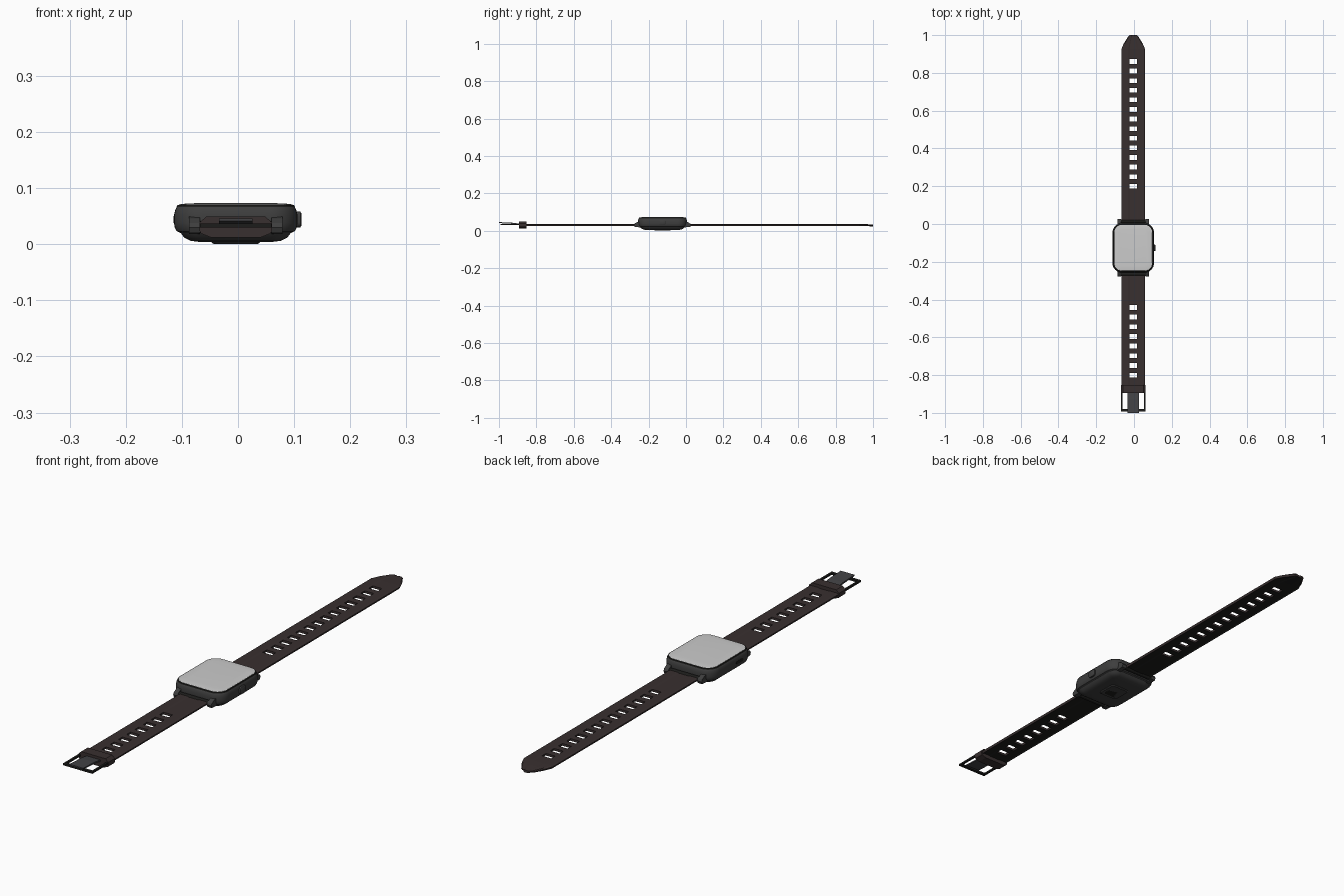
import bpy, bmesh, math
from mathutils import Matrix

if "Cube" in bpy.data.objects:
    bpy.data.objects.remove(bpy.data.objects["Cube"], do_unlink=True)

CX, CY = -0.004, -0.126      # centre of the watch case
HX, HY = 0.11, 0.131         # half size of the watch case


def material(name, r, g, b):
    m = bpy.data.materials.new(name)
    m.use_nodes = True
    m.diffuse_color = (r, g, b, 1)
    m.node_tree.nodes["Principled BSDF"].inputs["Base Color"].default_value = (r, g, b, 1)
    return m


GREY = material("case grey", 0.048, 0.048, 0.048)
BLACK = material("black", 0.012, 0.012, 0.011)
BROWN = material("strap brown", 0.04, 0.029, 0.029)
SCREEN = material("screen pale grey", 0.6, 0.6, 0.6)
METAL = material("buckle grey", 0.055, 0.055, 0.06)


def finish(name, bm, mats, smooth=False, recalc=True):
    if recalc:
        bmesh.ops.recalc_face_normals(bm, faces=bm.faces)
    mesh = bpy.data.meshes.new(name)
    bm.to_mesh(mesh)
    bm.free()
    for m in mats:
        mesh.materials.append(m)
    ob = bpy.data.objects.new(name, mesh)
    bpy.context.collection.objects.link(ob)
    if smooth:
        bpy.ops.object.select_all(action='DESELECT')
        ob.select_set(True)
        bpy.context.view_layer.objects.active = ob
        bpy.ops.object.shade_smooth_by_angle(angle=math.radians(35))
    return ob


def rounded_rect(hx, hy, r, steps=8):
    pts = []
    for k, (sx, sy) in enumerate([(1, 1), (-1, 1), (-1, -1), (1, -1)]):
        for i in range(steps + 1):
            a = math.pi / 2 * (k + i / steps)
            pts.append((sx * (hx - r) + r * math.cos(a), sy * (hy - r) + r * math.sin(a)))
    return pts


def loft(name, profile, mat, hx=HX, hy=HY, r=0.05, place=None):
    """Stack rounded rectangles; profile is (inset, height) from bottom to top."""
    bm = bmesh.new()
    rings = []
    for inset, z in profile:
        pts = rounded_rect(hx - inset, hy - inset, max(r - inset, 0.006))
        rings.append([bm.verts.new((x, y, z)) for x, y in pts])
    n = len(rings[0])
    for a, b in zip(rings, rings[1:]):
        for i in range(n):
            bm.faces.new((a[i], a[(i + 1) % n], b[(i + 1) % n], b[i]))
    bm.faces.new(rings[0][::-1])
    bm.faces.new(rings[-1])
    bm.transform(place or Matrix.Translation((CX, CY, 0)))
    return finish(name, bm, [mat], smooth=True)


def prism(name, outline, lo, hi, axis, mat):
    """Extrude an outline along x (outline in yz) or y (outline in xz)."""
    bm = bmesh.new()
    ends = []
    for d in (lo, hi):
        ends.append([bm.verts.new((d, p, z) if axis == "x" else (p, d, z)) for p, z in outline])
    n = len(outline)
    for i in range(n):
        bm.faces.new((ends[0][i], ends[0][(i + 1) % n], ends[1][(i + 1) % n], ends[1][i]))
    bm.faces.new(ends[0])
    bm.faces.new(ends[1])
    return finish(name, bm, [mat])


def box(name, x0, x1, y0, y1, z0, z1, mat):
    return prism(name, [(y0, z0), (y1, z0), (y1, z1), (y0, z1)], x0, x1, "x", mat)


# Watch case, back cover, sensor and screen
loft("case", [(0.016, 0.018), (0.005, 0.023), (0.001, 0.03), (0, 0.038), (0, 0.052),
              (0.002, 0.061), (0.005, 0.067), (0.009, 0.07)], GREY)
loft("back_cover", [(0.046, 0.004), (0.03, 0.006), (0.018, 0.012), (0.012, 0.02)], GREY)
loft("screen_border", [(0.004, 0.066), (0.006, 0.0695), (0.01, 0.0708)], BLACK)
loft("screen", [(0.009, 0.0695), (0.0095, 0.071), (0.02, 0.0722), (0.036, 0.073)], SCREEN)
loft("sensor_ring", [(0.004, 0), (0, 0.003), (0, 0.006)], GREY, 0.043, 0.043, 0.016)
loft("sensor_window", [(0, -0.0), (0, 0.002)], BLACK, 0.029, 0.029, 0.01)

# Side button and the slot on the opposite side
turn = Matrix.Rotation(math.pi / 2, 4, 'Y')
loft("side_button", [(0, -0.004), (0, 0.005), (0.003, 0.007)], GREY, 0.014, 0.018, 0.009,
     Matrix.Translation((CX + HX, CY, 0.044)) @ turn)
loft("side_slot", [(0, -0.001), (0, 0.001)], BLACK, 0.006, 0.022, 0.006,
     Matrix.Translation((CX - HX, CY - 0.045, 0.044)) @ turn)

# Lugs and strap pins at both ends of the case
for end, sy in (("back", 1), ("front", -1)):
    shape = [(-0.012, 0.052), (0.006, 0.046), (0.02, 0.038), (0.024, 0.03), (0.02, 0.02), (-0.012, 0.018)]
    edge = CY + sy * (HY - 0.002)
    outline = [(edge + sy * y, z) for y, z in shape]
    for side, sx in (("left", 1), ("right", -1)):
        a, b = sorted((CX + sx * 0.064, CX + sx * 0.083))
        prism(f"{end}_{side}_lug", outline, a, b, "x", GREY)
    pin = [(edge + sy * 0.01 + 0.01 * math.cos(t * math.pi / 6), 0.031 + 0.01 * math.sin(t * math.pi / 6))
           for t in range(12)]
    prism(f"{end}_strap_pin", pin, CX - 0.064, CX + 0.064, "x", BLACK)


def strap(name, start, stop, holes, tip=()):
    """Grid with open hole cells and a shallow centre channel, thickened afterwards."""
    rows = [(start, 1), (stop, 1)] + list(tip)
    for h in holes:
        rows += [(h - 0.0125, 1), (h + 0.0125, 1)]
    rows.sort()
    cols = [(-0.063, 0.034), (-0.056, 0.037), (-0.026, 0.037), (-0.02, 0.0355)]
    cols += [(-x, z) for x, z in reversed(cols)]
    bm = bmesh.new()
    grid = [[bm.verts.new((CX + x * w, y, z - 0.006 * (1 - w))) for x, z in cols] for y, w in rows]
    for j in range(len(rows) - 1):
        mid = (rows[j][0] + rows[j + 1][0]) / 2
        for i in range(len(cols) - 1):
            if i == 3 and any(abs(mid - h) < 0.005 for h in holes):
                continue
            bm.faces.new((grid[j][i], grid[j][i + 1], grid[j + 1][i + 1], grid[j + 1][i]))
    ob = finish(name, bm, [BROWN, BLACK], recalc=False)
    mod = ob.modifiers.new("thickness", 'SOLIDIFY')
    mod.thickness = 0.009
    mod.offset = -1
    mod.material_offset = 1
    mod.material_offset_rim = 0
    return ob


# Long pointed strap and short buckle strap
strap("long_strap", 0.016, 0.925, [0.2 + 0.0508 * i for i in range(14)],
      [(0.955, 0.8), (0.985, 0.5), (0.995, 0.4), (1.0, 0.28)])
strap("short_strap", -0.89, -0.27, [-0.8 + 0.0512 * i for i in range(8)])

# Keeper loop around the short strap
half = [(0.044, 0.012), (0.062, 0.019), (0.065, 0.025), (0.065, 0.038), (0.053, 0.049)]
loop = [(CX + x, z) for x, z in half] + [(CX - x, z) for x, z in reversed(half)]
prism("keeper_loop", loop, -0.894, -0.853, "y", BROWN)

# Buckle frame and raised tongue
for side, sx in (("left", 1), ("right", -1)):
    a, b = sorted((CX + sx * 0.056, CX + sx * 0.064))
    box(f"buckle_{side}_bar", a, b, -0.992, -0.88, 0.03, 0.037, BLACK)
box("buckle_end_bar", CX - 0.064, CX + 0.064, -0.992, -0.98, 0.03, 0.037, BLACK)
prism("buckle_tongue", [(-0.88, 0.031), (-0.93, 0.037), (-1.0, 0.041), (-1.0, 0.046),
                        (-0.93, 0.043), (-0.88, 0.037)], CX - 0.03, CX + 0.03, "x", METAL)
